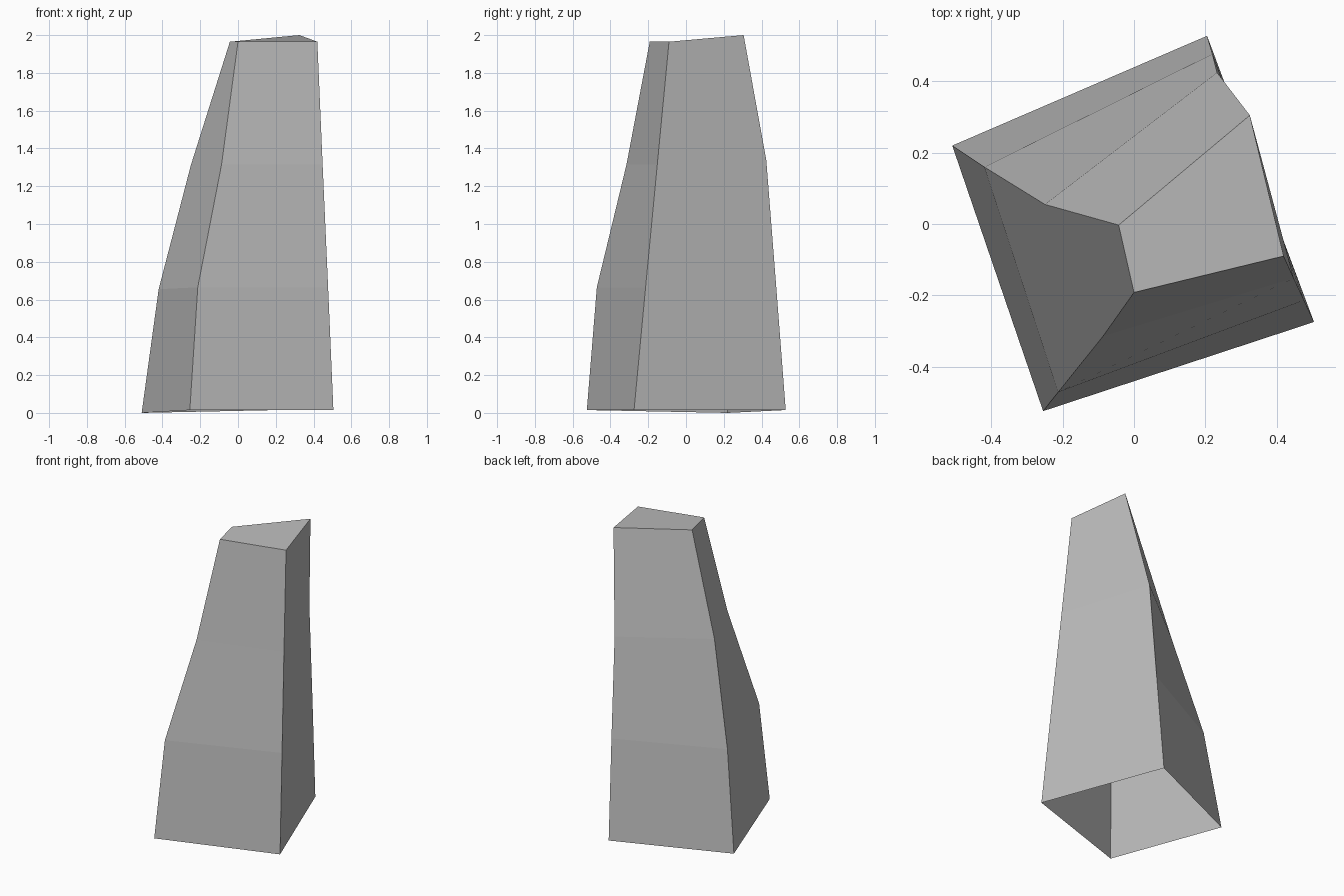
import bpy
import bmesh

cube = bpy.data.objects.get("Cube")
if cube:
    bpy.data.objects.remove(cube, do_unlink=True)

# Stone colour
stone = bpy.data.materials.new("stone_grey")
stone.use_nodes = True
grey = (0.5, 0.5, 0.5, 1)
stone.diffuse_color = grey
stone.node_tree.nodes["Principled BSDF"].inputs["Base Color"].default_value = grey

# Each corner edge: plan positions from foot to top, then foot and top heights
corners = [
    ([(-0.51, 0.22), (-0.42, 0.16), (-0.25, 0.055), (-0.043, -0.003)], 0.0, 1.965),
    ([(-0.255, -0.525), (-0.213, -0.472), (-0.087, -0.315), (0.0, -0.192)], 0.015, 1.965),
    ([(0.505, -0.275), (0.477, -0.214), (0.448, -0.152), (0.42, -0.09)], 0.015, 1.965),
    ([(0.205, 0.528), (0.22, 0.477), (0.233, 0.425), (0.325, 0.305)], 0.015, 2.0),
]

bm = bmesh.new()
edges = []
for plan, foot, top in corners:
    edges.append([bm.verts.new((x, y, foot + (top - foot) * i / 3))
                  for i, (x, y) in enumerate(plan)])

# Side walls between neighbouring corner edges; the foot stays open
for k in range(4):
    a, b = edges[k], edges[(k + 1) % 4]
    for i in range(3):
        bm.faces.new((a[i], b[i], b[i + 1], a[i + 1]))

# Sloping top
bm.faces.new([edge[-1] for edge in edges])

mesh = bpy.data.meshes.new("rock_pillar")
bm.to_mesh(mesh)
bm.free()
mesh.materials.append(stone)
pillar = bpy.data.objects.new("rock_pillar", mesh)
bpy.context.collection.objects.link(pillar)
